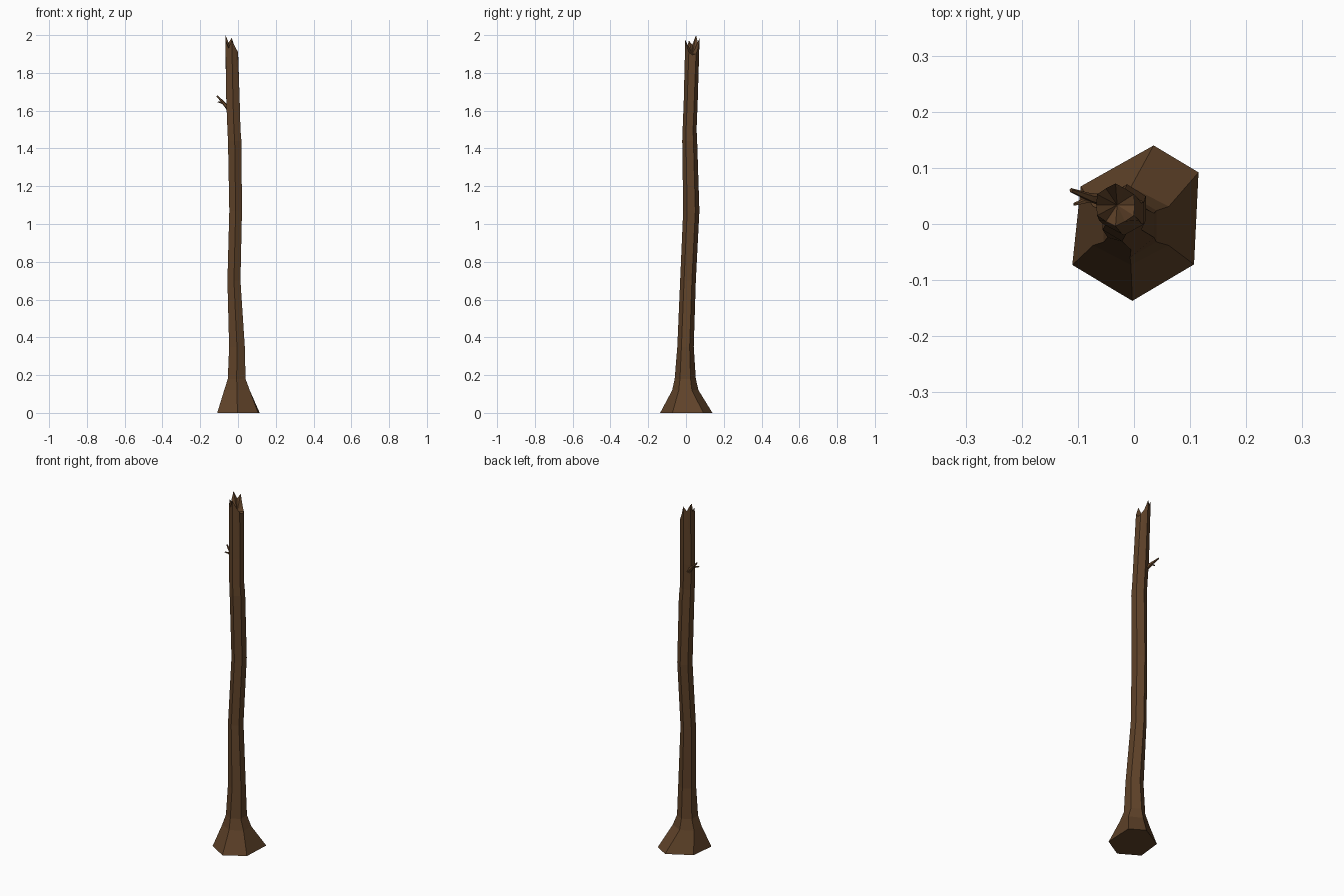
import bpy, bmesh
from math import cos, sin, radians
from mathutils import Vector

if "Cube" in bpy.data.objects:
    bpy.data.objects.remove(bpy.data.objects["Cube"])

bark = bpy.data.materials.new("bark")
bark.diffuse_color = (0.115, 0.055, 0.022, 1)
bark.use_nodes = True
bark.node_tree.nodes["Principled BSDF"].inputs["Base Color"].default_value = bark.diffuse_color


def finish(bm, name):
    bmesh.ops.recalc_face_normals(bm, faces=bm.faces)
    mesh = bpy.data.meshes.new(name)
    bm.to_mesh(mesh)
    bm.free()
    mesh.materials.append(bark)
    obj = bpy.data.objects.new(name, mesh)
    bpy.context.collection.objects.link(obj)
    return obj


def bridge(bm, a, b):
    for i in range(len(a)):
        j = (i + 1) % len(a)
        bm.faces.new((a[i], a[j], b[j], b[i]))


# Trunk: root outline, then hexagonal rings (z, x min, x max, y min, y max)
roots = [(0.115, 0.092), (0.035, 0.14), (-0.095, 0.067),
         (-0.11, -0.073), (-0.003, -0.137), (0.107, -0.072)]
sections = [
    (0.12, -0.073, 0.062, -0.073, 0.066),
    (0.18, -0.054, 0.040, -0.060, 0.052),
    (0.35, -0.047, 0.036, -0.046, 0.041),
    (0.70, -0.056, 0.013, -0.031, 0.052),
    (1.07, -0.046, 0.021, -0.015, 0.071),
    (1.44, -0.053, 0.018, -0.020, 0.059),
    (1.50, -0.056, 0.013, -0.018, 0.056),
    (1.65, -0.062, 0.009, -0.012, 0.062),
]
bm = bmesh.new()
rings = [[bm.verts.new((x, y, 0)) for x, y in roots]]
for z, x0, x1, y0, y1 in sections:
    ring = []
    for k in range(6):
        a = radians(30 + 60 * k)
        ring.append(bm.verts.new(((x0 + x1) / 2 + (x1 - x0) / 2 * cos(a) / cos(radians(30)),
                                  (y0 + y1) / 2 + (y1 - y0) / 2 * sin(a), z)))
    rings.append(ring)
for a, b in zip(rings, rings[1:]):
    bridge(bm, a, b)
bm.faces.new(rings[0])

# Broken top: twelve jagged points around a sunken middle
heights = [1.90, 1.93, 1.985, 1.96, 2.0, 1.95, 1.97, 1.93, 1.975, 1.94, 1.91, 1.895]
top = []
for k, z in enumerate(heights):
    a = radians(30 + 30 * k)
    r = 0.038 if k % 2 == 0 else 0.034
    top.append(bm.verts.new((-0.033 + r * cos(a), 0.034 + r * sin(a), z)))
middle = bm.verts.new((-0.03, 0.034, 1.90))
last = rings[-1]
for k in range(6):
    a, b = last[k], last[(k + 1) % 6]
    p, q, r = top[2 * k], top[2 * k + 1], top[(2 * k + 2) % 12]
    bm.faces.new((a, q, p))
    bm.faces.new((a, b, q))
    bm.faces.new((b, r, q))
for k in range(12):
    bm.faces.new((top[k], top[(k + 1) % 12], middle))
finish(bm, "trunk")


# Dead twigs: tapered five-sided tubes along a path
def twig(name, path, radii):
    bm = bmesh.new()
    pts = [Vector(p) for p in path]
    side = Vector((0, 1, 0))
    up = side.cross(pts[-1] - pts[0]).normalized()
    tube = []
    for p, r in zip(pts, radii):
        tube.append([bm.verts.new(p + r * (side * cos(radians(72 * k)) + up * sin(radians(72 * k))))
                     for k in range(5)])
    for a, b in zip(tube, tube[1:]):
        bridge(bm, a, b)
    bm.faces.new(tube[0])
    bm.faces.new(tube[-1])
    finish(bm, name)


twig("branch", [(-0.045, 0.04, 1.605), (-0.078, 0.047, 1.643), (-0.112, 0.06, 1.679)],
     [0.014, 0.008, 0.004])
twig("side_twig", [(-0.068, 0.045, 1.632), (-0.088, 0.041, 1.643), (-0.107, 0.035, 1.647)],
     [0.006, 0.005, 0.003])
